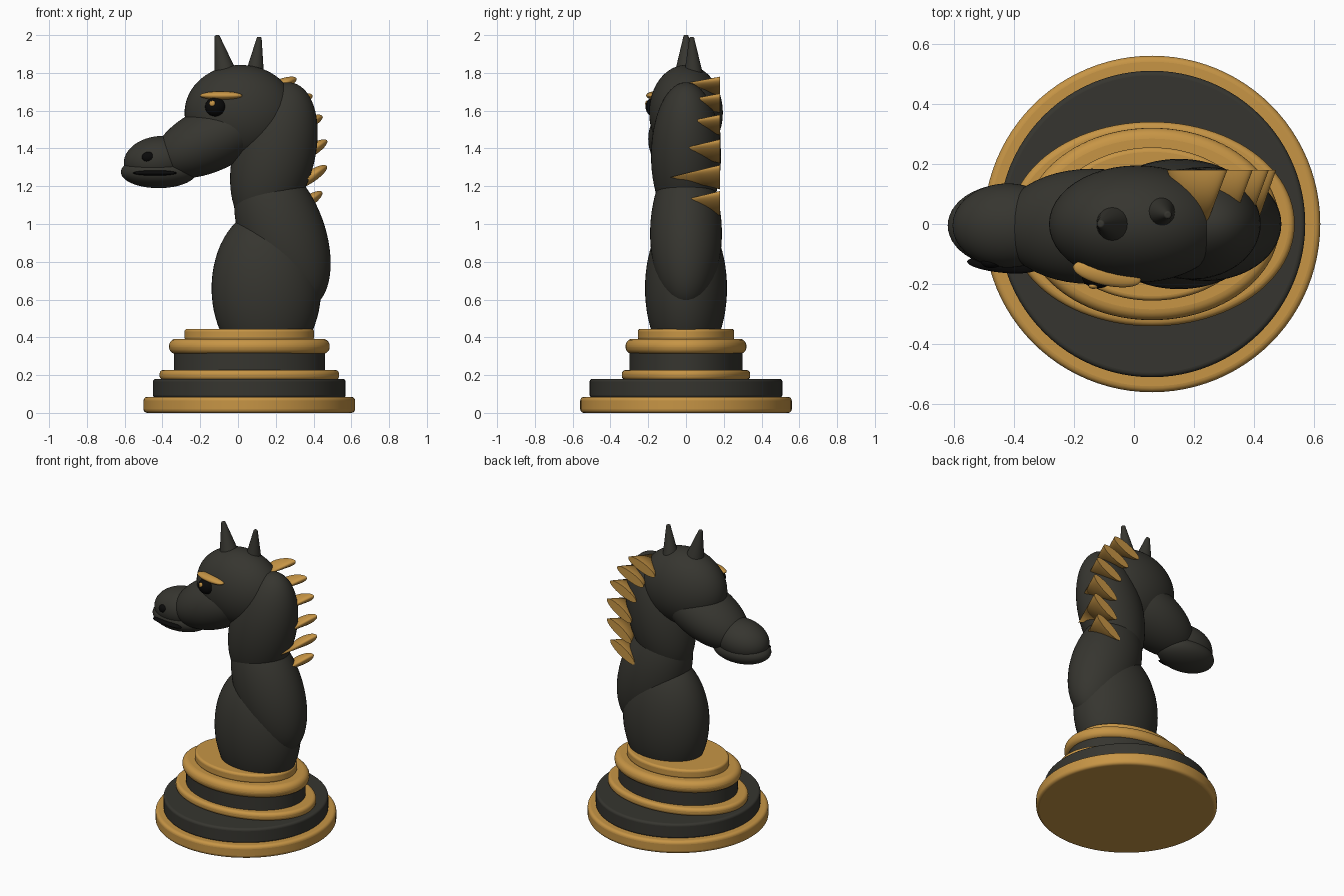
import bpy, bmesh
from math import radians
from mathutils import Matrix, Vector, Euler

cube = bpy.data.objects.get("Cube")
if cube:
    bpy.data.objects.remove(cube, do_unlink=True)


def material(name, rgb, rough=0.5):
    m = bpy.data.materials.new(name)
    m.use_nodes = True
    m.diffuse_color = (*rgb, 1)
    node = m.node_tree.nodes["Principled BSDF"]
    node.inputs["Base Color"].default_value = (*rgb, 1)
    node.inputs["Roughness"].default_value = rough
    return m


CHARCOAL = material("charcoal", (0.037, 0.036, 0.029))
GOLD = material("gold", (0.57, 0.30, 0.06))
BLACK = material("black", (0.003, 0.003, 0.003))


def finish(bm, name, mat, bevel=0):
    """Turn a bmesh into a smooth-shaded object, optionally bevelled."""
    mesh = bpy.data.meshes.new(name)
    bm.to_mesh(mesh)
    bm.free()
    mesh.materials.append(mat)
    ob = bpy.data.objects.new(name, mesh)
    bpy.context.collection.objects.link(ob)
    if bevel:
        mod = ob.modifiers.new("rounded_edge", 'BEVEL')
        mod.width, mod.segments = bevel, 5
        mod.limit_method = 'ANGLE'
        mod.angle_limit = radians(40)
    bpy.ops.object.select_all(action='DESELECT')
    ob.select_set(True)
    bpy.context.view_layer.objects.active = ob
    bpy.ops.object.shade_smooth_by_angle(angle=radians(35))
    return ob


def ellipsoid(name, mat, centre, radii, tilt=0, turn=0):
    """Ellipsoid tilted about y, then turned about z (degrees)."""
    bm = bmesh.new()
    rot = Euler((0, radians(tilt), radians(turn))).to_matrix().to_4x4()
    mat4 = Matrix.Translation(centre) @ rot @ Matrix.Diagonal((*radii, 1))
    bmesh.ops.create_uvsphere(bm, u_segments=48, v_segments=32, radius=1, matrix=mat4)
    return finish(bm, name, mat)


def disc(name, mat, low, high, rx, ry, bevel):
    """Oval plinth tier between two heights."""
    bm = bmesh.new()
    mat4 = (Matrix.Translation((0.06, 0, (low + high) / 2))
            @ Matrix.Diagonal((rx, ry, high - low, 1)))
    bmesh.ops.create_cone(bm, cap_ends=True, segments=96, radius1=1, radius2=1,
                          depth=1, matrix=mat4)
    return finish(bm, name, mat, bevel)


def ear(name, base, tip, radius):
    """Blunt cone pointing from base to tip."""
    bm = bmesh.new()
    base, tip = Vector(base), Vector(tip)
    axis = tip - base
    mat4 = (Matrix.Translation((base + tip) / 2)
            @ axis.to_track_quat('Z', 'Y').to_matrix().to_4x4())
    bmesh.ops.create_cone(bm, cap_ends=True, segments=32, radius1=radius,
                          radius2=0.012, depth=axis.length, matrix=mat4)
    return finish(bm, name, CHARCOAL, 0.006)


# Plinth tiers, bottom to top
disc("base_rim", GOLD, 0, 0.085, 0.56, 0.56, 0.02)
disc("base_step", CHARCOAL, 0.08, 0.18, 0.51, 0.51, 0.015)
disc("lower_band", GOLD, 0.175, 0.227, 0.475, 0.34, 0.02)
disc("plinth_drum", CHARCOAL, 0.22, 0.32, 0.40, 0.30, 0.004)
disc("upper_band", GOLD, 0.312, 0.392, 0.425, 0.32, 0.036)
disc("plinth_top", GOLD, 0.385, 0.445, 0.343, 0.255, 0.015)

# Chest and neck
ellipsoid("chest", CHARCOAL, (0.15, 0, 0.66), (0.29, 0.217, 0.42))
ellipsoid("lower_neck", CHARCOAL, (0.235, 0, 0.95), (0.225, 0.19, 0.42), -20)
ellipsoid("upper_neck", CHARCOAL, (0.19, 0, 1.36), (0.215, 0.185, 0.40), 15)

# Head
ellipsoid("skull", CHARCOAL, (0.012, 0, 1.59), (0.295, 0.195, 0.252))
ellipsoid("snout", CHARCOAL, (-0.14, -0.008, 1.45), (0.33, 0.192, 0.17), -25)
ellipsoid("muzzle", CHARCOAL, (-0.42, -0.005, 1.34), (0.185, 0.14, 0.125), -8)
ellipsoid("lower_lip", CHARCOAL, (-0.42, -0.005, 1.275), (0.20, 0.138, 0.085))
ear("front_ear", (-0.065, 0, 1.79), (-0.112, 0, 2.0), 0.062)
ear("rear_ear", (0.088, 0.04, 1.79), (0.113, 0.03, 1.99), 0.05)

# Face details on the front side only
ellipsoid("eye", BLACK, (-0.12, -0.172, 1.62), (0.054, 0.042, 0.05))
ellipsoid("eye_glint", GOLD, (-0.135, -0.206, 1.637), (0.016, 0.01, 0.016))
ellipsoid("brow", GOLD, (-0.09, -0.165, 1.68), (0.115, 0.04, 0.022), 0, -12)
ellipsoid("nostril", BLACK, (-0.475, -0.125, 1.355), (0.034, 0.022, 0.027), -10)
ellipsoid("mouth", BLACK, (-0.44, -0.137, 1.27), (0.116, 0.025, 0.014), 0, -6)

# Mane: flat-ended oval cones with the flat end towards the back
MANE = [(0.21, 1.73, 22), (0.295, 1.64, 23), (0.35, 1.525, 25),
        (0.38, 1.385, 32), (0.38, 1.248, 33), (0.355, 1.11, 33)]
for i, (x, z, tilt) in enumerate(MANE):
    bm = bmesh.new()
    mat4 = (Matrix.Translation((x, 0.048, z))
            @ Matrix.Rotation(radians(-tilt), 4, 'Y')
            @ Matrix.Diagonal((0.108, 1, 0.032, 1))
            @ Matrix.Rotation(radians(90), 4, 'X'))
    bmesh.ops.create_cone(bm, cap_ends=True, segments=40, radius1=1, radius2=0,
                          depth=0.264, matrix=mat4)
    finish(bm, f"mane_lock_{i + 1}", GOLD)
